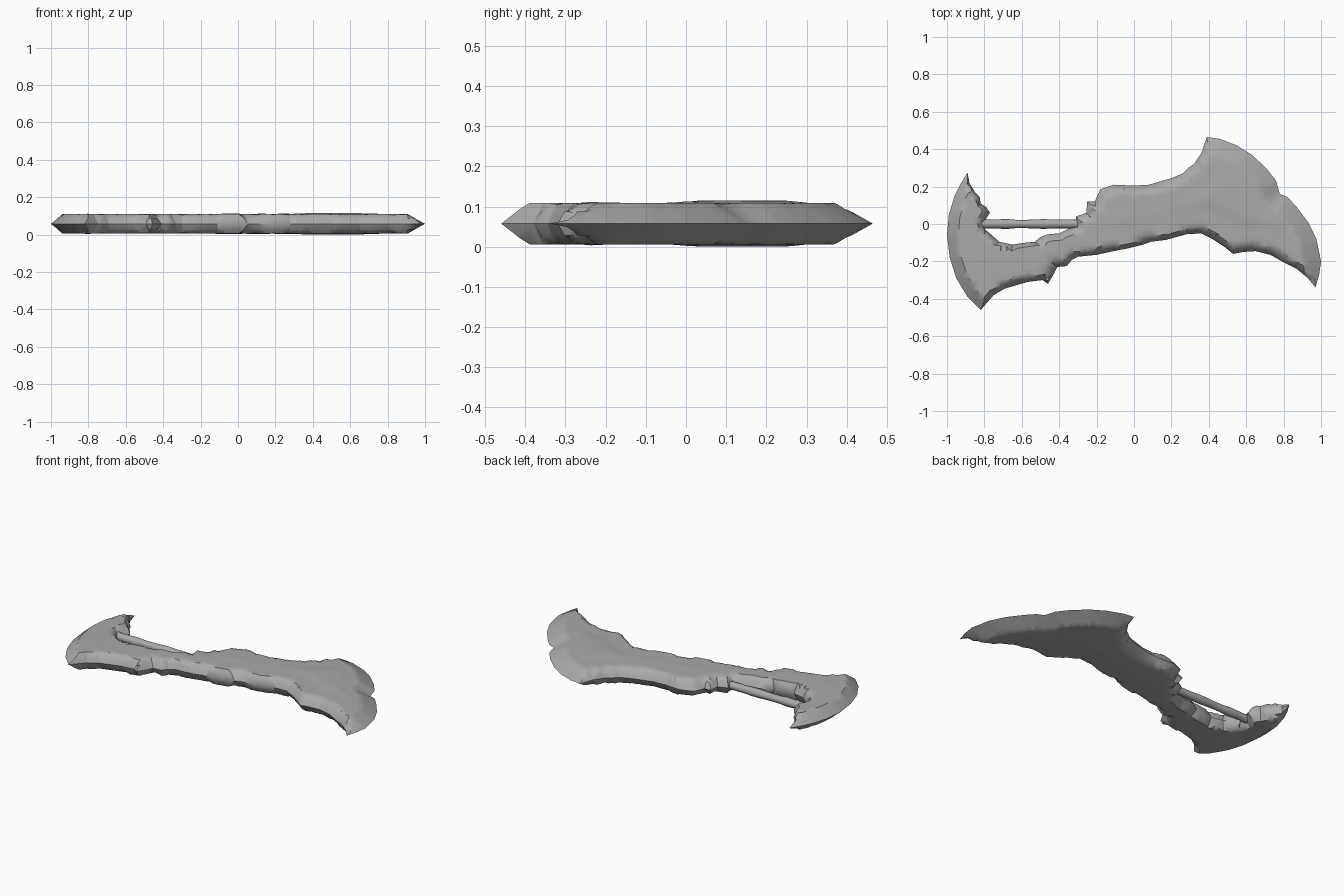
import bpy, bmesh, math, random
from mathutils import Vector
from mathutils.geometry import delaunay_2d_cdt

if "Cube" in bpy.data.objects:
    bpy.data.objects.remove(bpy.data.objects["Cube"])

random.seed(4)
MID, HALF = 0.0575, 0.0515

grey = bpy.data.materials.new("worn grey")
grey.diffuse_color = (0.4, 0.4, 0.4, 1)
grey.use_nodes = True
grey.node_tree.nodes["Principled BSDF"].inputs["Base Color"].default_value = grey.diffuse_color

# Outline sections, clockwise: (points, bevel width, is a sharpened edge)
inner_notch = [(-.89, .275), (-.88, .22), (-.85, .17), (-.825, .145), (-.82, .11), (-.79, .09),
               (-.77, .06), (-.79, .03), (-.80, 0), (-.795, -.03), (-.76, -.06), (-.72, -.095),
               (-.65, -.11), (-.58, -.10), (-.53, -.095), (-.50, -.07), (-.46, -.055),
               (-.40, -.05), (-.35, -.025), (-.31, -.01)]
upper_edge = [(-.31, .04), (-.255, .06), (-.25, .12), (-.21, .12), (-.18, .185), (-.11, .21),
              (0, .205), (.08, .21), (.2, .245), (.26, .27), (.29, .30), (.32, .32), (.36, .38)]
big_blade = [(.39, .465), (.46, .455), (.55, .42), (.63, .37), (.71, .295), (.76, .23),
             (.78, .16), (.82, .145), (.87, .09), (.93, .01), (.975, -.08), (1, -.2), (.99, -.27)]
lower_edge = [(.97, -.34), (.93, -.29), (.87, -.24), (.80, -.205), (.73, -.165), (.65, -.145),
              (.58, -.15), (.53, -.16), (.48, -.12), (.42, -.08), (.36, -.05), (.28, -.055),
              (.17, -.085), (.09, -.095), (.05, -.11), (-.03, -.13), (-.11, -.145), (-.2, -.165),
              (-.30, -.175), (-.33, -.19), (-.36, -.225), (-.41, -.23), (-.43, -.27),
              (-.46, -.32), (-.49, -.30), (-.57, -.31), (-.69, -.345), (-.75, -.38)]
small_blade = [(-.82, -.46), (-.89, -.39), (-.95, -.29), (-.985, -.18), (-1, -.06),
               (-.99, .05), (-.96, .15), (-.93, .21)]

outline, edge_info = [], []
for pts, width, sharp in ((inner_notch, .03, False), (upper_edge, .04, False),
                          (big_blade, .09, True), (lower_edge, .035, False),
                          (small_blade, .06, True)):
    for p in pts:
        outline.append(Vector(p))
        edge_info.append((width if sharp else width * random.uniform(.65, 1.35), sharp))
N = len(outline)
edges = [(outline[i], outline[(i + 1) % N], *edge_info[i]) for i in range(N)]


def edge_distance(p, a, b):
    ab = b - a
    t = max(0, min(1, (p - a).dot(ab) / ab.length_squared))
    return (p - a - ab * t).length


def inside(p):
    hit = False
    for a, b, _, _ in edges:
        if (a.y > p.y) != (b.y > p.y) and p.x < a.x + (p.y - a.y) * (b.x - a.x) / (b.y - a.y):
            hit = not hit
    return hit


def depth(p):
    """Distance to the rim, and bevel height from 0 to 1."""
    near, rise = 9, 1
    for a, b, width, sharp in edges:
        d = edge_distance(p, a, b)
        near = min(near, d)
        t = min(1, d / width)
        rise = min(rise, t if sharp else t ** .6)
    return near, rise


# Sample points along the bevel lines, then a loose grid for the flat faces
samples = []
for a, b, width, sharp in edges:
    along = (b - a).normalized()
    inward = Vector((along.y, -along.x))
    steps = max(1, round((b - a).length / .03))
    for f in (.4, 1):
        for k in range(steps):
            p = a.lerp(b, (k + .5) / steps) + inward * width * f
            want = f if sharp else f ** .6
            if inside(p) and abs(depth(p)[1] - want) < .12:
                samples.append(p)
for i in range(-33, 34):
    for j in range(-16, 17):
        p = Vector((i * .03 + .007, j * .03 + .004))
        if inside(p) and depth(p)[0] > .012:
            samples.append(p)

verts, _, faces, *_ = delaunay_2d_cdt(outline[::-1] + samples, [], [list(range(N))], 1, 1e-5)

# Double-bladed body: the same relief above and below the rim
bm = bmesh.new()
top, bottom = [], []
for v in verts:
    near, rise = depth(v)
    h = HALF * rise + .006 * max(0, min(1, (near - .13) / .05))
    t = bm.verts.new((v.x, v.y, MID + (h if near > 1e-4 else 0)))
    top.append(t)
    bottom.append(t if near <= 1e-4 else bm.verts.new((v.x, v.y, MID - h)))
for f in faces:
    for side in (top, bottom):
        vs = [side[i] for i in f]
        if bm.faces.get(vs) is None:
            bm.faces.new(vs)
bmesh.ops.delete(bm, geom=[v for v in bm.verts if not v.link_faces], context='VERTS')
bmesh.ops.recalc_face_normals(bm, faces=bm.faces)


def finish(bm, name, angle):
    mesh = bpy.data.meshes.new(name)
    bm.to_mesh(mesh)
    bm.free()
    mesh.materials.append(grey)
    obj = bpy.data.objects.new(name, mesh)
    bpy.context.collection.objects.link(obj)
    bpy.ops.object.select_all(action='DESELECT')
    obj.select_set(True)
    bpy.context.view_layer.objects.active = obj
    bpy.ops.object.shade_smooth_by_angle(angle=math.radians(angle))


finish(bm, "double_blade_body", 40)

# Grip rod bridging the notch, slightly uneven along its length
bm = bmesh.new()
rings = []
for k in range(13):
    x = -.82 + k * .56 / 12
    r = random.uniform(.022, .027)
    rings.append([bm.verts.new((x, r * math.cos(a * math.pi / 5), MID + r * math.sin(a * math.pi / 5)))
                  for a in range(10)])
for r0, r1 in zip(rings, rings[1:]):
    for a in range(10):
        bm.faces.new((r0[a], r0[(a + 1) % 10], r1[(a + 1) % 10], r1[a]))
bm.faces.new(rings[0])
bm.faces.new(rings[-1])
bmesh.ops.recalc_face_normals(bm, faces=bm.faces)
finish(bm, "grip_rod", 50)
